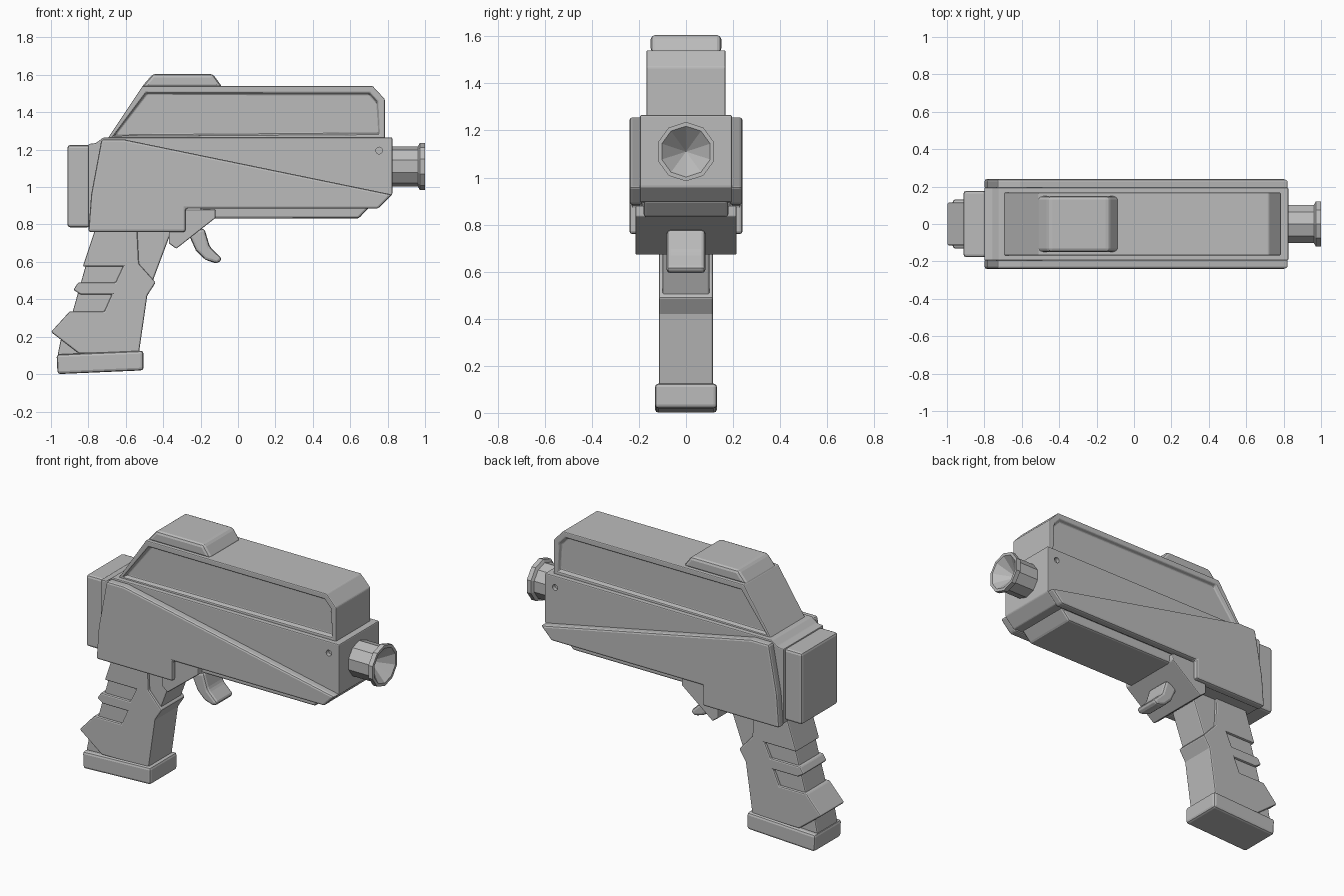
import bpy, bmesh, math
from mathutils import Matrix, Vector

cube = bpy.data.objects.get("Cube")
if cube:
    bpy.data.objects.remove(cube, do_unlink=True)

GREY = (0.5, 0.5, 0.5, 1)
grey = bpy.data.materials.new("plain_grey")
grey.use_nodes = True
grey.diffuse_color = GREY
grey.node_tree.nodes["Principled BSDF"].inputs["Base Color"].default_value = GREY


def finish(name, bm, bevel=0.0, segments=2):
    bmesh.ops.recalc_face_normals(bm, faces=bm.faces)
    mesh = bpy.data.meshes.new(name)
    bm.to_mesh(mesh)
    bm.free()
    mesh.materials.append(grey)
    ob = bpy.data.objects.new(name, mesh)
    bpy.context.collection.objects.link(ob)
    if bevel:
        mod = ob.modifiers.new("bevel", 'BEVEL')
        mod.width, mod.segments = bevel, segments
        mod.limit_method, mod.angle_limit = 'ANGLE', math.radians(25)
    return ob


def prism(points, y0, y1):
    """Side outline (x, z) extruded from y0 to y1."""
    bm = bmesh.new()
    face = bm.faces.new([bm.verts.new((x, y0, z)) for x, z in points])
    new = bmesh.ops.extrude_face_region(bm, geom=[face])["geom"]
    verts = [v for v in new if isinstance(v, bmesh.types.BMVert)]
    bmesh.ops.translate(bm, verts=verts, vec=(0, y1 - y0, 0))
    bmesh.ops.recalc_face_normals(bm, faces=bm.faces)
    return bm


def block(name, points, half, bevel=0.012):
    return finish(name, prism(points, -half, half), bevel)


# Receiver, with a small pin hole near the muzzle on each side
receiver = block("receiver", [(-0.80, 0.77), (-0.80, 1.23), (-0.76, 1.235), (-0.72, 1.265),
                 (0.825, 1.265), (0.825, 0.96), (0.76, 0.895), (-0.29, 0.895), (-0.29, 0.77)],
                 0.195, 0.006)
bm = bmesh.new()
for side in (-1, 1):
    bmesh.ops.create_cone(bm, cap_ends=True, segments=16, radius1=0.018, radius2=0.018, depth=0.05,
                          matrix=Matrix.Translation((0.755, side * 0.195, 1.195))
                          @ Matrix.Rotation(math.pi / 2, 4, 'X'))
cutter = finish("pin_hole_cutter", bm)
cutter.hide_render = True
cutter.hide_set(True)
cut = receiver.modifiers.new("pin_holes", 'BOOLEAN')
cut.object, cut.operation, cut.solver = cutter, 'DIFFERENCE', 'EXACT'

# Tapering side plates
plate = [(-0.80, 0.76), (-0.785, 0.96), (-0.73, 1.255), (-0.61, 1.255), (0.825, 0.96),
         (0.75, 0.885), (-0.28, 0.885), (-0.28, 0.76)]
for name, side in (("right_side_plate", -1), ("left_side_plate", 1)):
    finish(name, prism(plate, side * 0.185, side * 0.24), 0.012)

# Upper housing with a recessed panel on both sides
bm = prism([(-0.70, 1.255), (-0.51, 1.54), (0.72, 1.54), (0.785, 1.47), (0.785, 1.255)],
           -0.168, 0.168)
sides = [f for f in bm.faces if abs(f.normal.y) > 0.9]
bmesh.ops.inset_individual(bm, faces=sides, thickness=0.038)
bmesh.ops.inset_individual(bm, faces=sides, thickness=0.01, depth=-0.025)
finish("upper_housing", bm, 0.006)

# Sight hump, rear cap, under rail and trigger mount
block("sight_hump", [(-0.52, 1.53), (-0.455, 1.605), (-0.135, 1.605), (-0.08, 1.53)], 0.15, 0.018)
block("rear_cap", [(-0.912, 0.785), (-0.912, 1.225), (-0.79, 1.225), (-0.79, 0.785)], 0.177, 0.015)
block("under_rail", [(-0.20, 0.832), (-0.20, 0.90), (0.71, 0.90), (0.645, 0.832)], 0.18)
block("trigger_mount", [(-0.37, 0.80), (-0.37, 0.70), (-0.33, 0.67), (-0.12, 0.835),
                        (-0.12, 0.88), (-0.30, 0.88)], 0.215, 0.006)

# Curved trigger
block("trigger", [(-0.27, 0.76), (-0.225, 0.66), (-0.175, 0.61), (-0.11, 0.59), (-0.083, 0.615),
                  (-0.15, 0.68), (-0.18, 0.78)], 0.082, 0.016)

# Grip core, and the thicker notched shell around it
block("grip_core", [(-0.75, 0.80), (-0.82, 0.56), (-0.885, 0.33), (-0.94, 0.22), (-0.965, 0.10),
                    (-0.56, 0.10), (-0.50, 0.42), (-0.455, 0.50), (-0.35, 0.78)], 0.1, 0.008)
block("grip_shell", [(-0.755, 0.80), (-0.83, 0.575), (-0.615, 0.575), (-0.655, 0.49),
                     (-0.855, 0.49), (-0.88, 0.45), (-0.84, 0.425), (-0.675, 0.425),
                     (-0.715, 0.335), (-0.90, 0.335), (-1.0, 0.225), (-0.85, 0.11),
                     (-0.53, 0.11), (-0.485, 0.42), (-0.44, 0.49), (-0.53, 0.59),
                     (-0.54, 0.80)], 0.115, 0.008)
block("grip_base", [(-0.965, 0.0), (-0.97, 0.105), (-0.505, 0.125), (-0.505, 0.02)], 0.132, 0.015)

# Ten-sided barrel with a flared lip and a conical bore
bm = bmesh.new()
outline = [(0.80, 0), (0.80, 0.108), (0.962, 0.108), (0.972, 0.126), (1.0, 0.126),
           (1.0, 0.108), (0.90, 0)]
verts = [bm.verts.new((x, 0, 1.11 + r)) for x, r in outline]
edges = [bm.edges.new(pair) for pair in zip(verts, verts[1:])]
bmesh.ops.spin(bm, geom=verts + edges, cent=Vector((0, 0, 1.11)), axis=(1, 0, 0),
               angle=math.tau, steps=10)
bmesh.ops.remove_doubles(bm, verts=bm.verts, dist=0.0005)
finish("barrel", bm)
